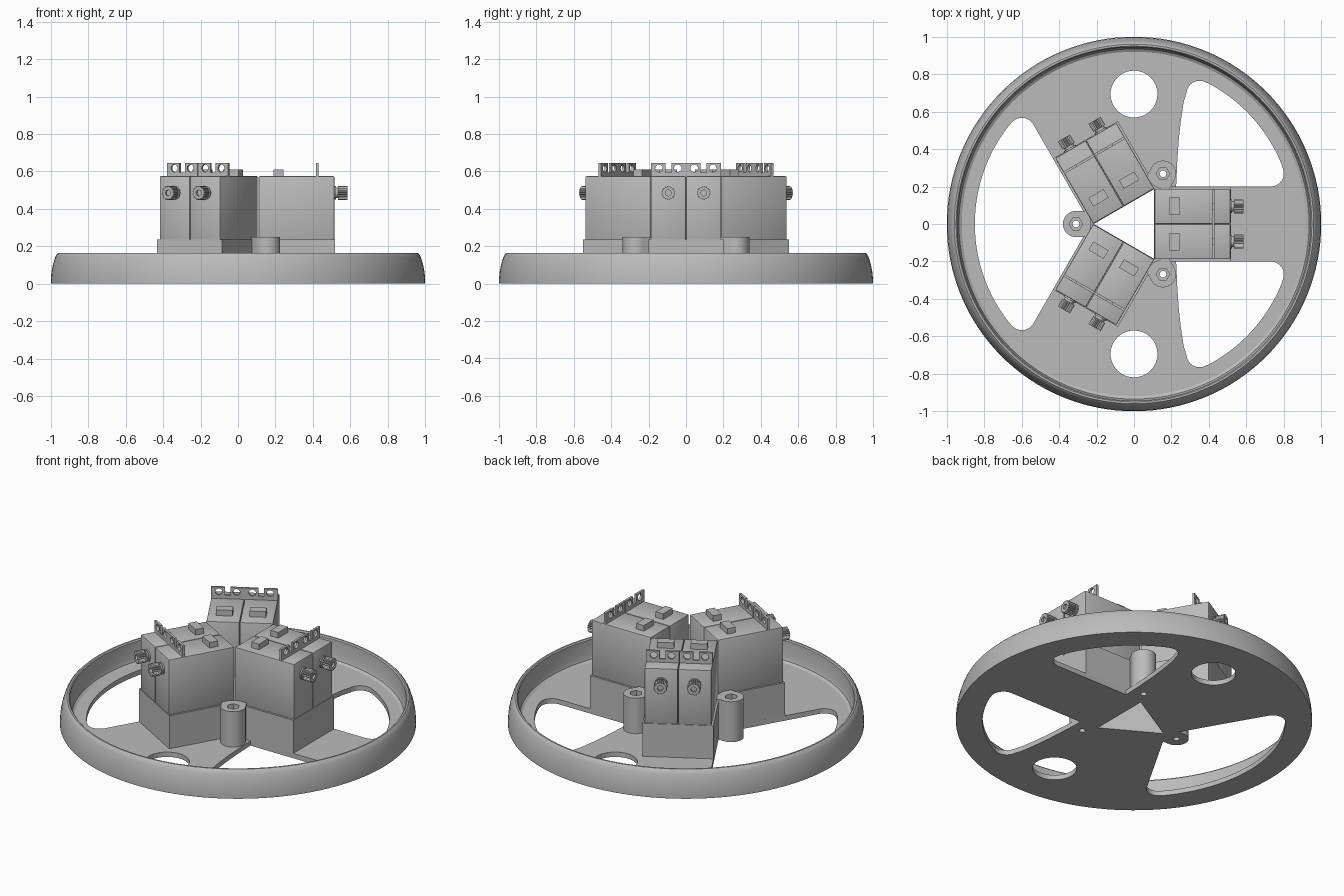
import bpy, bmesh
from math import sin, cos, pi, radians, atan2, degrees
from mathutils import Matrix, Vector

if "Cube" in bpy.data.objects:
    bpy.data.objects.remove(bpy.data.objects["Cube"])

grey = bpy.data.materials.new("plain_grey")
grey.use_nodes = True
COLOUR = (0.5, 0.5, 0.5, 1)
grey.diffuse_color = COLOUR
grey.node_tree.nodes["Principled BSDF"].inputs["Base Color"].default_value = COLOUR

FLOOR = 0.03     # thickness of the wheel floor
SEG = 128        # sides of the wheel
# local (u, v, w) -> (y, z, x): prisms that point outwards along a spoke
OUTWARD = Matrix(((0, 0, 1, 0), (1, 0, 0, 0), (0, 1, 0, 0), (0, 0, 0, 1)))


def turn(deg):
    return Matrix.Rotation(radians(deg), 4, 'Z')


def arc(cx, cy, r, a0, a1, n):
    angles = [radians(a0 + (a1 - a0) * i / n) for i in range(n + 1)]
    return [(cx + r * cos(a), cy + r * sin(a)) for a in angles]


def circle(cx, cy, r, n=32, start=0):
    return arc(cx, cy, r, start, start + 360, n)[:-1]


def finish(name, bm):
    """Turn a bmesh into a shaded object."""
    bmesh.ops.remove_doubles(bm, verts=bm.verts, dist=0.0001)
    bmesh.ops.recalc_face_normals(bm, faces=bm.faces)
    mesh = bpy.data.meshes.new(name)
    bm.to_mesh(mesh)
    bm.free()
    mesh.materials.clear()
    mesh.materials.append(grey)
    obj = bpy.data.objects.new(name, mesh)
    bpy.context.collection.objects.link(obj)
    bpy.ops.object.select_all(action='DESELECT')
    obj.select_set(True)
    bpy.context.view_layer.objects.active = obj
    bpy.ops.object.shade_smooth_by_angle(angle=radians(32))
    return obj


def prism(name, loops, z0, z1, matrix=Matrix()):
    """Extrude an outline; every further loop is a hole."""
    curve = bpy.data.curves.new(name, 'CURVE')
    curve.dimensions = '2D'
    curve.fill_mode = 'BOTH'
    curve.extrude = (z1 - z0) / 2
    for loop in loops:
        spline = curve.splines.new('POLY')
        spline.points.add(len(loop) - 1)
        for point, (x, y) in zip(spline.points, loop):
            point.co = (x, y, 0, 1)
        spline.use_cyclic_u = True
    temp = bpy.data.objects.new(name, curve)
    bpy.context.collection.objects.link(temp)
    graph = bpy.context.evaluated_depsgraph_get()
    mesh = bpy.data.meshes.new_from_object(temp.evaluated_get(graph))
    bm = bmesh.new()
    bm.from_mesh(mesh)
    bpy.data.objects.remove(temp)
    bpy.data.meshes.remove(mesh)
    bm.transform(matrix @ Matrix.Translation((0, 0, (z0 + z1) / 2)))
    return finish(name, bm)


def box(name, lo, hi, matrix, bevel=0.0):
    bm = bmesh.new()
    bmesh.ops.create_cube(bm, size=1)
    lo, hi = Vector(lo), Vector(hi)
    for v in bm.verts:
        v.co = (lo + hi) / 2 + v.co * (hi - lo)
    if bevel:
        bmesh.ops.bevel(bm, geom=list(bm.edges), offset=bevel, segments=2,
                        profile=0.5, affect='EDGES')
    bm.transform(matrix)
    return finish(name, bm)


# Wheel floor with windows, round holes and central triangle
CORNER, REACH = 0.07, 0.85
c1, c2 = (0.73, 0.27), (0.35, 0.695)
a1, a2 = (degrees(atan2(c[1], c[0])) for c in (c1, c2))
side_window = ([(0.225, 0.2)] + arc(*c1, CORNER, -90, a1, 8)
               + arc(0, 0, REACH, a1, a2, 24)[1:-1]
               + arc(*c2, CORNER, a2, 175, 8)
               + [(0.265, 0.65), (0.25, 0.55), (0.239, 0.45), (0.231, 0.33)])

c3 = turn(120) @ Vector((*c1, 0))
a3 = degrees(atan2(c3.y, c3.x))
upper = arc(c3.x, c3.y, CORNER, 30, a3, 8) + arc(0, 0, REACH, a3, 180, 20)[1:]
wide_window = [(-0.231, 0)] + upper + [(x, -y) for x, y in upper[-2::-1]]

floor_loops = [circle(0, 0, 0.92, SEG), wide_window, circle(0, 0, 0.215, 3, 60)]
for s in (1, -1):
    floor_loops += [[(x, s * y) for x, y in side_window],
                    circle(0, s * 0.694, 0.125, 48),
                    circle(0.155, s * 0.2685, 0.018, 16)]
prism("wheel_floor", floor_loops, 0, FLOOR)

# Rim, a lathed profile with a rounded outer side and an inner fillet
profile = [(0.92, 0), (1, 0), (1, 0.02), (0.996, 0.065), (0.988, 0.105),
           (0.977, 0.14), (0.97, 0.155), (0.96, 0.165), (0.95, 0.165),
           (0.944, 0.158), (0.942, 0.06), (0.935, 0.04), (0.92, FLOOR)]
bm = bmesh.new()
ring = [bm.verts.new((r, 0, z)) for r, z in profile]
edges = [bm.edges.new((ring[i - 1], ring[i])) for i in range(1, len(ring))]
bmesh.ops.spin(bm, geom=ring + edges, cent=(0, 0, 0), axis=(0, 0, 1),
               angle=2 * pi, steps=SEG)
finish("wheel_rim", bm)

# Screw bosses between the motor pairs, with a hexagonal nut pocket
boss = arc(0.31, 0, 0.07, -90, 90, 20) + [(0.24, 0.07), (0.23, 0), (0.24, -0.07)]
for k in range(3):
    m = turn(60 + 120 * k)
    prism(f"boss_{k}", [boss, circle(0.31, 0, 0.018, 16)], 0, 0.2, m)
    prism(f"boss_pocket_{k}", [boss, circle(0.31, 0, 0.036, 6)], 0.2, 0.25, m)

# Motor pairs: holder, two cases, key tabs, drilled flanges and splined shafts
IN, OUT, W = 0.11, 0.515, 0.189
MID = W / 2
SHAFT_Z = 0.485
for k in range(3):
    m = turn(120 * k)
    box(f"holder_{k}", (IN, -0.2, 0.005), (OUT + 0.004, 0.2, 0.235), m)
    for s in (1, -1):
        tag = f"{k}_{'left' if s > 0 else 'right'}"
        y = s * MID
        half = MID - 0.001
        box("motor_case_" + tag, (IN, y - half, 0.22), (OUT, y + half, 0.575),
            m, 0.006)
        box("key_tab_" + tag, (0.19, y - 0.047, 0.57), (0.242, y + 0.047, 0.61), m)

        # Flange with two screw holes and an open notch
        n, low, top = 0.016, 0.595, 0.645
        plate = [(-half, 0.565), (half, 0.565), (half, top), (n, top),
                 (n, low), (-n, low), (-n, top), (-half, top)]
        loops = [plate] + [circle(d, 0.617, 0.02, 20) for d in (-0.05, 0.05)]
        shift = m @ Matrix.Translation((0, y, 0)) @ OUTWARD
        prism("flange_" + tag, loops, 0.417, 0.431, shift)

        # Output shaft: neck, collar, toothed knob and hollow end
        teeth = [(r * cos(i * pi / 20), SHAFT_Z + r * sin(i * pi / 20))
                 for i in range(40) for r in [0.038 if i % 2 else 0.032]]
        hub = circle(0, SHAFT_Z, 0.028, 24)
        prism("shaft_neck_" + tag, [hub], OUT - 0.01, 0.54, shift)
        prism("shaft_collar_" + tag, [circle(0, SHAFT_Z, 0.036)],
              OUT - 0.005, 0.523, shift)
        prism("shaft_knob_" + tag, [teeth], 0.535, 0.572, shift)
        prism("shaft_end_" + tag, [teeth, circle(0, SHAFT_Z, 0.016, 16)],
              0.572, 0.585, shift)
